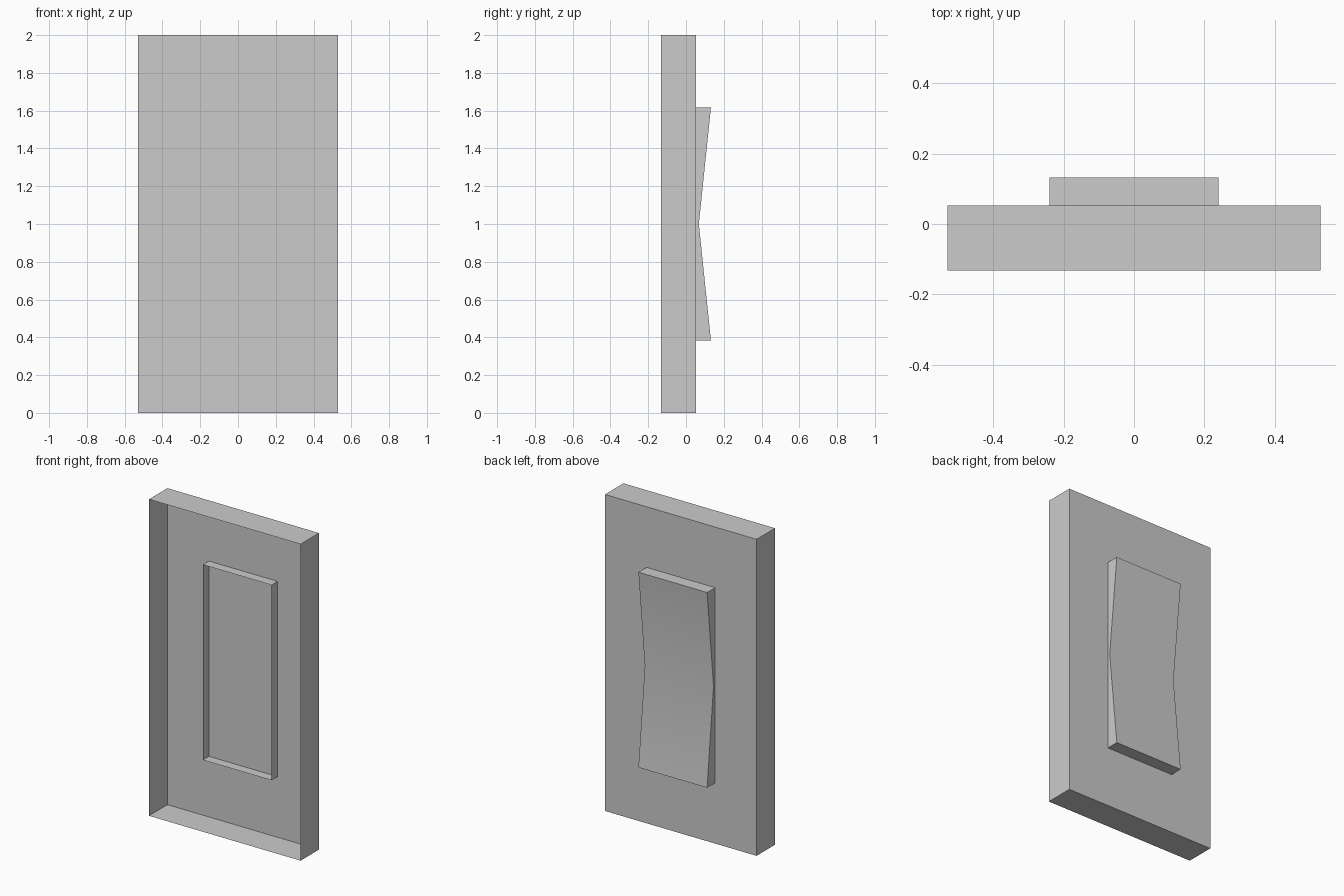
import bpy, bmesh

if "Cube" in bpy.data.objects:
    bpy.data.objects.remove(bpy.data.objects["Cube"])


def open_box(name, half_width, z_low, z_high, y_front, back_profile):
    """Thin shell open to the front; back_profile is a list of (y, z) from bottom to top."""
    outline = [(y_front, z_low)] + back_profile + [(y_front, z_high)]
    bm = bmesh.new()
    left = [bm.verts.new((-half_width, y, z)) for y, z in outline]
    right = [bm.verts.new((half_width, y, z)) for y, z in outline]
    # floor, back and top strips
    for i in range(len(outline) - 1):
        bm.faces.new((left[i], left[i + 1], right[i + 1], right[i]))
    # side walls
    bm.faces.new(left[::-1])
    bm.faces.new(right)
    bmesh.ops.recalc_face_normals(bm, faces=bm.faces[:])
    mesh = bpy.data.meshes.new(name)
    bm.to_mesh(mesh)
    bm.free()
    # face normals point away from the hollow
    if sum(p.normal.y * p.area for p in mesh.polygons) < 0:
        mesh.flip_normals()
    obj = bpy.data.objects.new(name, mesh)
    bpy.context.collection.objects.link(obj)
    return obj


def smooth(obj):
    bpy.ops.object.select_all(action='DESELECT')
    obj.select_set(True)
    bpy.context.view_layer.objects.active = obj
    bpy.ops.object.shade_smooth_by_angle()


# Shallow tray with thin walls, open at the front
tray = open_box("tray", 0.53, 0.0, 2.0, -0.132, [(0.052, 0.0), (0.052, 2.0)])

# Inner block passing through the tray's back panel, with a dished rear face
z0, z1 = 0.383, 1.617
block = open_box("dished_block", 0.24, z0, z1, -0.008,
                 [(0.132, z0), (0.068, 1.0), (0.132, z1)])

for part in (tray, block):
    smooth(part)
